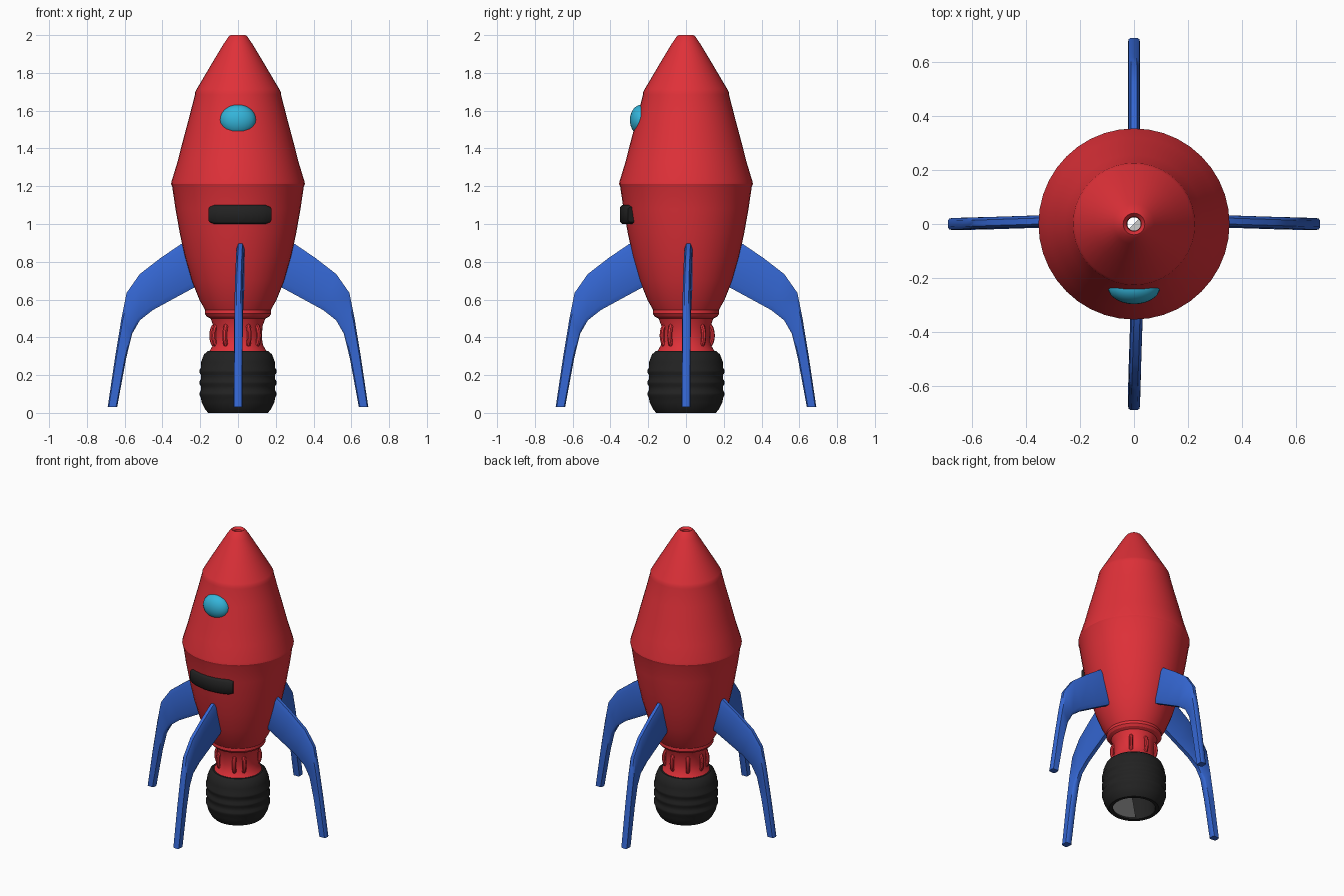
import bpy, bmesh, math
from mathutils import Matrix, Vector

if "Cube" in bpy.data.objects:
    bpy.data.objects.remove(bpy.data.objects["Cube"])


def material(name, rgb):
    m = bpy.data.materials.new(name)
    m.diffuse_color = (*rgb, 1)
    m.use_nodes = True
    m.node_tree.nodes["Principled BSDF"].inputs["Base Color"].default_value = m.diffuse_color
    return m


RED = material("red", (0.74, 0.03, 0.04))
BLUE = material("blue", (0.035, 0.135, 0.65))
CYAN = material("cyan", (0.035, 0.46, 0.70))
BLACK = material("black", (0.016, 0.016, 0.016))
GREY = material("grey", (0.6, 0.6, 0.6))


def finish(name, bm, mat, angle=35):
    bmesh.ops.recalc_face_normals(bm, faces=bm.faces)
    me = bpy.data.meshes.new(name)
    bm.to_mesh(me)
    bm.free()
    me.materials.append(mat)
    ob = bpy.data.objects.new(name, me)
    bpy.context.collection.objects.link(ob)
    bpy.ops.object.select_all(action='DESELECT')
    ob.select_set(True)
    bpy.context.view_layer.objects.active = ob
    bpy.ops.object.shade_smooth_by_angle(angle=math.radians(angle))
    return ob


def lathe(name, profile, mat, angle=35, seg=40):
    bm = bmesh.new()
    rings = [[bm.verts.new((r * math.cos(math.tau * i / seg), r * math.sin(math.tau * i / seg), z))
              for i in range(seg)] for r, z in profile]
    for a, b in zip(rings, rings[1:]):
        for i in range(seg):
            j = (i + 1) % seg
            bm.faces.new((a[i], a[j], b[j], b[i]))
    return finish(name, bm, mat, angle)


# Hull: open nose tip, shoulders, tapering belly, collar and flared neck
lathe("hull", [
    (0.025, 1.90), (0.027, 1.985), (0.040, 2.0), (0.050, 1.992), (0.075, 1.955),
    (0.150, 1.83), (0.218, 1.715), (0.226, 1.70), (0.228, 1.685), (0.257, 1.57), (0.292, 1.44),
    (0.320, 1.33), (0.352, 1.225), (0.354, 1.212), (0.348, 1.195), (0.331, 1.08), (0.308, 0.95),
    (0.282, 0.83), (0.245, 0.70), (0.205, 0.60), (0.174, 0.545), (0.176, 0.525), (0.165, 0.51),
    (0.145, 0.50), (0.130, 0.46), (0.126, 0.40), (0.132, 0.36), (0.155, 0.32), (0.175, 0.30)], RED, 25)

# Engine nozzle with three raised rings and an open bottom
nozzle = [(0.12, 0.33), (0.160, 0.327), (0.180, 0.310), (0.195, 0.27)]
for z in (0.22, 0.16, 0.10):
    nozzle += [(0.197, z + 0.018), (0.204, z + 0.006), (0.204, z - 0.006), (0.197, z - 0.018)]
nozzle += [(0.192, 0.055), (0.175, 0.02), (0.158, 0.0), (0.135, 0.002), (0.13, 0.06), (0.12, 0.24)]
lathe("engine_nozzle", nozzle, BLACK)

# Grey plate partly closing the nozzle
bm = bmesh.new()
vs = []
for i in range(13):
    a = math.radians(-135 + 15 * i)
    vs.append(bm.verts.new((0.135 * math.cos(a), 0.135 * math.sin(a), 0.012)))
bm.faces.new(vs)
finish("nozzle_plate", bm, GREY)

# Upright oval loops around the neck
for n, deg in enumerate((42, 85, 130, 172, -38, -65, -120, -157)):
    bm = bmesh.new()
    R, r, N, M = 0.05, 0.013, 20, 8
    vs = []
    for i in range(N):
        t = math.tau * i / N
        vs.append([bm.verts.new(((R * 0.45 + r * math.cos(math.tau * j / M)) * math.cos(t),
                                 r * math.sin(math.tau * j / M),
                                 (R * 1.1 + r * math.cos(math.tau * j / M)) * math.sin(t)))
                   for j in range(M)])
    for i in range(N):
        for j in range(M):
            k, l = (i + 1) % N, (j + 1) % M
            bm.faces.new((vs[i][j], vs[k][j], vs[k][l], vs[i][l]))
    bm.transform(Matrix.Rotation(math.radians(deg), 4, 'Z') @ Matrix.Translation((0.118, 0, 0.41)))
    finish("neck_loop_%d" % (n + 1), bm, RED)

# Four curved landing legs: paired outer and inner outline points
OUTER = [(0.20, 0.91), (0.30, 0.895), (0.41, 0.82), (0.52, 0.735), (0.59, 0.635),
         (0.617, 0.50), (0.65, 0.30), (0.69, 0.03)]
INNER = [(0.15, 0.71), (0.22, 0.67), (0.34, 0.605), (0.45, 0.545), (0.52, 0.49),
         (0.56, 0.42), (0.592, 0.29), (0.64, 0.03)]
for name, deg, shift in (("right_leg", 0, 1), ("back_leg", 90, 0),
                         ("left_leg", 180, -1), ("front_leg", 270, 1)):
    bm = bmesh.new()
    sections = []
    for (xo, zo), (xi, zi) in zip(OUTER, INNER):
        o, i = Vector((xo, 0, zo)), Vector((xi, 0, zi))
        off = shift * 0.013 * (0.69 - xo) / 0.4
        sec = []
        # hexagonal-ish section, thinner at the rounded edges
        for f, w in ((0, .011), (.12, .021), (.88, .023), (1, .013)):
            sec.append((o.lerp(i, f), w))
        ring = [p + Vector((0, off + w, 0)) for p, w in sec]
        ring += [p + Vector((0, off - w, 0)) for p, w in reversed(sec)]
        sections.append([bm.verts.new(p) for p in ring])
    for a, b in zip(sections, sections[1:]):
        for k in range(8):
            m = (k + 1) % 8
            bm.faces.new((a[k], a[m], b[m], b[k]))
    bm.faces.new(sections[0])
    bm.faces.new(sections[-1])
    bm.transform(Matrix.Rotation(math.radians(deg), 4, 'Z'))
    finish(name, bm, BLUE, 40)

# Domed porthole
bm = bmesh.new()
bmesh.ops.create_uvsphere(bm, u_segments=28, v_segments=16, radius=1)
bm.transform(Matrix.Translation((0, -0.235, 1.55)) @ Matrix.Diagonal((0.096, 0.062, 0.082, 1)))
bmesh.ops.bisect_plane(bm, geom=bm.verts[:] + bm.edges[:] + bm.faces[:],
                       plane_co=(0, -0.233, 0), plane_no=(0, 1, 0), clear_outer=True)
bmesh.ops.holes_fill(bm, edges=[e for e in bm.edges if e.is_boundary])
finish("porthole", bm, CYAN)

# Curved bar wrapped around the front, with softened edges
bm = bmesh.new()
rings = []
N = 12
for i in range(N + 1):
    a = math.radians(-90 - 28.5 + 57 * i / N)
    s = 0.8 if i in (0, N) else 1
    ring = []
    for r, z in ((0.29, -0.05), (0.337, -0.05), (0.349, -0.038),
                 (0.349, 0.038), (0.337, 0.05), (0.29, 0.05)):
        ring.append(bm.verts.new((0.010 + r * math.cos(a), r * math.sin(a), 1.05 + z * s)))
    rings.append(ring)
for a, b in zip(rings, rings[1:]):
    for k in range(6):
        m = (k + 1) % 6
        bm.faces.new((a[k], a[m], b[m], b[k]))
bm.faces.new(rings[0])
bm.faces.new(rings[-1])
finish("front_bar", bm, BLACK, 50)
